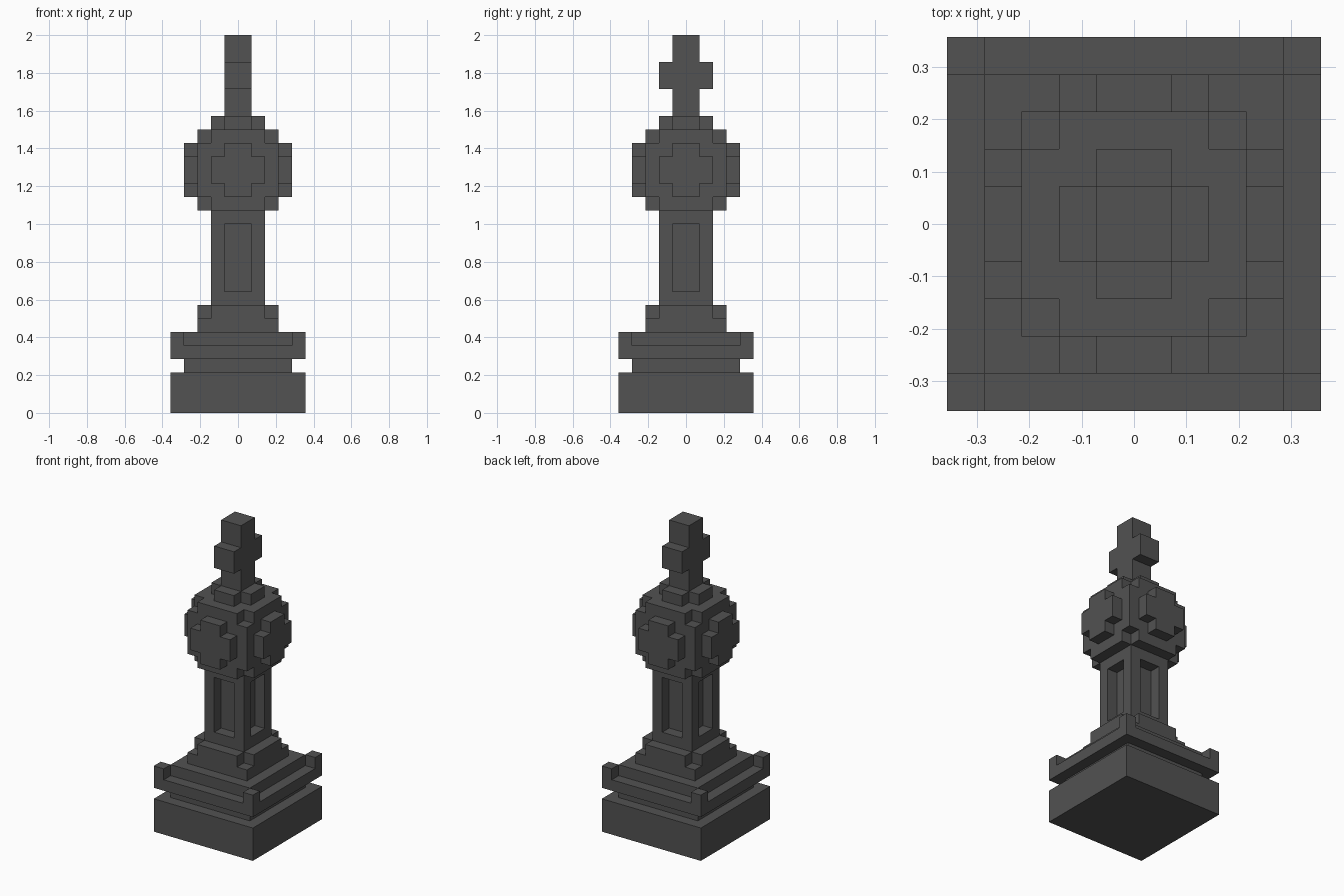
import bpy, bmesh, math
from itertools import product

U = 2 / 28  # block size: the piece is 28 blocks tall

if "Cube" in bpy.data.objects:
    bpy.data.objects.remove(bpy.data.objects["Cube"], do_unlink=True)

# Single dark stone colour
stone = bpy.data.materials.new("dark_grey")
stone.use_nodes = True
COLOUR = (0.084, 0.084, 0.084, 1)
stone.diffuse_color = COLOUR
bsdf = stone.node_tree.nodes["Principled BSDF"]
bsdf.inputs["Base Color"].default_value = COLOUR
bsdf.inputs["Roughness"].default_value = 0.8


def box(x0, x1, y0, y1, z0, z1):
    """Set of unit blocks filling a box."""
    return set(product(range(x0, x1), range(y0, y1), range(z0, z1)))


def square(h, z0, z1):
    """Centred square block with half width h."""
    return box(-h, h, -h, h, z0, z1)


def corners(inner, outer, z0, z1):
    """Four square corner blocks between two half widths."""
    spans = ((-outer, -inner), (inner, outer))
    return set().union(*(box(*a, *b, z0, z1) for a in spans for b in spans))


def part(name, cells):
    """Skin a set of blocks, merging flat areas into single faces."""
    bm = bmesh.new()
    verts = {}

    def vert(p):
        if p not in verts:
            verts[p] = bm.verts.new([c * U for c in p])
        return verts[p]

    for cell in sorted(cells):
        for axis, side in product(range(3), (0, 1)):
            near = list(cell)
            near[axis] += 2 * side - 1
            if tuple(near) in cells:
                continue
            quad = []
            for a, b in ((0, 0), (1, 0), (1, 1), (0, 1)):
                p = list(cell)
                p[axis] += side
                p[(axis + 1) % 3] += a
                p[(axis + 2) % 3] += b
                quad.append(vert(tuple(p)))
            bm.faces.new(quad if side else quad[::-1])
    bmesh.ops.dissolve_limit(bm, angle_limit=0.01, verts=bm.verts[:], edges=bm.edges[:])
    mesh = bpy.data.meshes.new(name)
    bm.to_mesh(mesh)
    bm.free()
    mesh.materials.append(stone)
    obj = bpy.data.objects.new(name, mesh)
    bpy.context.collection.objects.link(obj)
    return obj


# Stepped base: foot, recessed neck, ledge with corner posts
part("base_foot", square(5, 0, 3))
part("base_neck", square(4, 3, 4))
part("base_ledge", square(5, 4, 5) | square(4, 5, 6) | corners(4, 5, 5, 6))

# Plinth with its upper corners notched away
part("plinth", square(3, 6, 8) - corners(2, 3, 7, 8))

# Column with a sunken panel on each side
panels = (box(-1, 1, -2, 2, 9, 14) | box(-2, 2, -1, 1, 9, 14)) - square(1, 9, 14)
part("column", square(2, 8, 15) - panels)

# Head block with all eight corners notched away
part("head", square(3, 15, 21) - corners(2, 3, 15, 16) - corners(2, 3, 20, 21))

# Cross-shaped boss, repeated on the four sides of the head
front = part("boss_front", box(-1, 1, -4, -3, 16, 20) | box(-2, 2, -4, -3, 17, 19))
for k, side in enumerate(("left", "back", "right"), 1):
    boss = bpy.data.objects.new("boss_" + side, front.data)
    boss.rotation_euler.z = k * math.pi / 2
    bpy.context.collection.objects.link(boss)

# Collar and the cross on top, its arms running front to back
part("collar", box(-2, 2, -1, 1, 21, 22) | box(-1, 1, -2, 2, 21, 22))
part("top_cross", square(1, 22, 28) | box(-1, 1, -2, 2, 24, 26))
